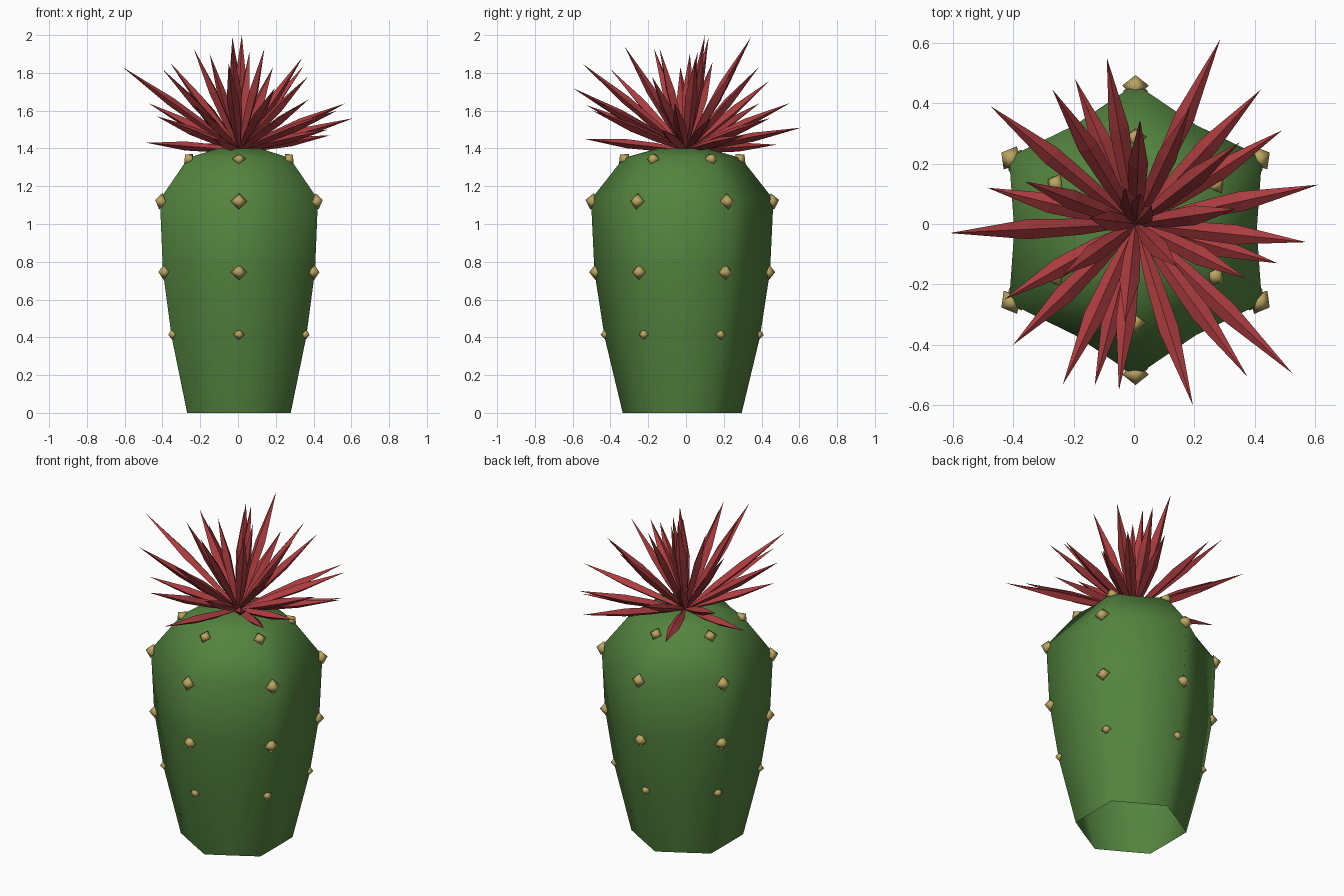
import bpy, bmesh, math
from mathutils import Vector

if "Cube" in bpy.data.objects:
    bpy.data.objects.remove(bpy.data.objects["Cube"])

def material(name, rgb):
    m = bpy.data.materials.new(name)
    m.diffuse_color = (*rgb, 1)
    m.use_nodes = True
    m.node_tree.nodes["Principled BSDF"].inputs["Base Color"].default_value = m.diffuse_color
    return m

GREEN = material("cactus green", (0.088, 0.23, 0.050))
RED = material("petal red", (0.41, 0.045, 0.050))
TAN = material("areole tan", (0.50, 0.38, 0.12))

def finish(bm, name, mat, smooth=None):
    bmesh.ops.recalc_face_normals(bm, faces=bm.faces)
    me = bpy.data.meshes.new(name)
    bm.to_mesh(me)
    bm.free()
    ob = bpy.data.objects.new(name, me)
    bpy.context.collection.objects.link(ob)
    me.materials.append(mat)
    if smooth:
        bpy.ops.object.select_all(action='DESELECT')
        ob.select_set(True)
        bpy.context.view_layer.objects.active = ob
        bpy.ops.object.shade_smooth_by_angle(angle=math.radians(smooth))
    return ob

def bridge(bm, a, b):
    n = len(a)
    for i in range(n):
        bm.faces.new((a[i], a[(i + 1) % n], b[(i + 1) % n], b[i]))

def fan(bm, ring, co):
    tip = bm.verts.new(co)
    for i in range(len(ring)):
        bm.faces.new((ring[i], ring[(i + 1) % len(ring)], tip))

CX, CY = 0.005, -0.02

# Body: six-ribbed lathe, open underneath, (height, ridge radius, valley factor)
profile = [(0, 0.315, 0.87), (0.4, 0.411, 0.85), (0.75, 0.465, 0.84),
           (1.13, 0.483, 0.83), (1.35, 0.31, 0.83), (1.40, 0.13, 0.83)]
bm = bmesh.new()
rings = []
for z, r, f in profile:
    ring = []
    for i in range(12):
        a = math.radians(30 + 30 * i)
        rr = r if i % 2 == 0 else r * f
        ring.append(bm.verts.new((CX + rr * math.cos(a), CY + rr * math.sin(a), z)))
    rings.append(ring)
for a, b in zip(rings, rings[1:]):
    bridge(bm, a, b)
fan(bm, rings[-1], (CX, CY, 1.385))
finish(bm, "cactus_body", GREEN, 85)

# Areoles: small pointed studs along every ridge, (height, radius, size, tilt)
bm = bmesh.new()
for z, r, s, tilt in [(0.415, 0.408, 0.030, -5), (0.745, 0.459, 0.042, 0),
                      (1.12, 0.478, 0.044, 12), (1.345, 0.308, 0.038, 45)]:
    t = math.radians(tilt)
    for k in range(6):
        a = math.radians(30 + 60 * k)
        radial = Vector((math.cos(a), math.sin(a), 0))
        side = Vector((-math.sin(a), math.cos(a), 0))
        out = radial * math.cos(t) + Vector((0, 0, math.sin(t)))
        up = out.cross(side)
        c = Vector((CX, CY, z)) + radial * r
        ring = [bm.verts.new(c + d * s) for d in (side, up, -side, -up)]
        fan(bm, ring, c + out * s * 0.8)
        fan(bm, ring[::-1], c - out * s)
finish(bm, "areoles", TAN, 180)

# Flower: spiky petals from one base point to these tips
tips = [(.285, .61, 1.51), (.42, .445, 1.56), (.49, .31, 1.47), (.61, .13, 1.56),
        (.57, -.06, 1.64), (.475, -.13, 1.50), (.525, -.495, 1.60), (.375, -.505, 1.66),
        (.195, -.60, 1.72), (-.05, -.55, 1.85), (-.13, -.535, 1.45), (-.235, -.53, 1.63),
        (-.40, -.40, 1.82), (-.43, -.25, 1.57), (-.61, -.03, 1.83), (-.485, .12, 1.43),
        (-.475, .39, 1.64), (-.27, .445, 1.76), (-.195, .48, 1.42), (-.09, .55, 1.64),
        (.02, .345, 1.99), (.185, .385, 1.83), (-.36, .14, 1.855), (-.03, .12, 1.99),
        (-.03, -.325, 1.94), (.06, .06, 1.91), (.34, .05, 1.88), (.35, .27, 1.84),
        (.37, -.18, 1.78), (-.235, -.17, 1.93), (.14, -.14, 1.93), (-.15, .02, 1.90),
        (.02, .10, 2.0)]
base = Vector((0.005, 0, 1.39))
bm = bmesh.new()
for tip in tips:
    tip = Vector(tip)
    d = (tip - base).normalized()
    side = d.cross(Vector((0, 0, 1))).normalized()
    up = side.cross(d)
    prev = None
    for t, w, h in [(0.02, .008, .006), (0.30, .027, .021), (0.58, .033, .024)]:
        c = base.lerp(tip, t)
        ring = [bm.verts.new(c + v) for v in (side * w, up * h, -side * w, -up * h)]
        if prev:
            bridge(bm, prev, ring)
        else:
            bm.faces.new(ring)
        prev = ring
    fan(bm, prev, tip)
finish(bm, "flower_petals", RED)
